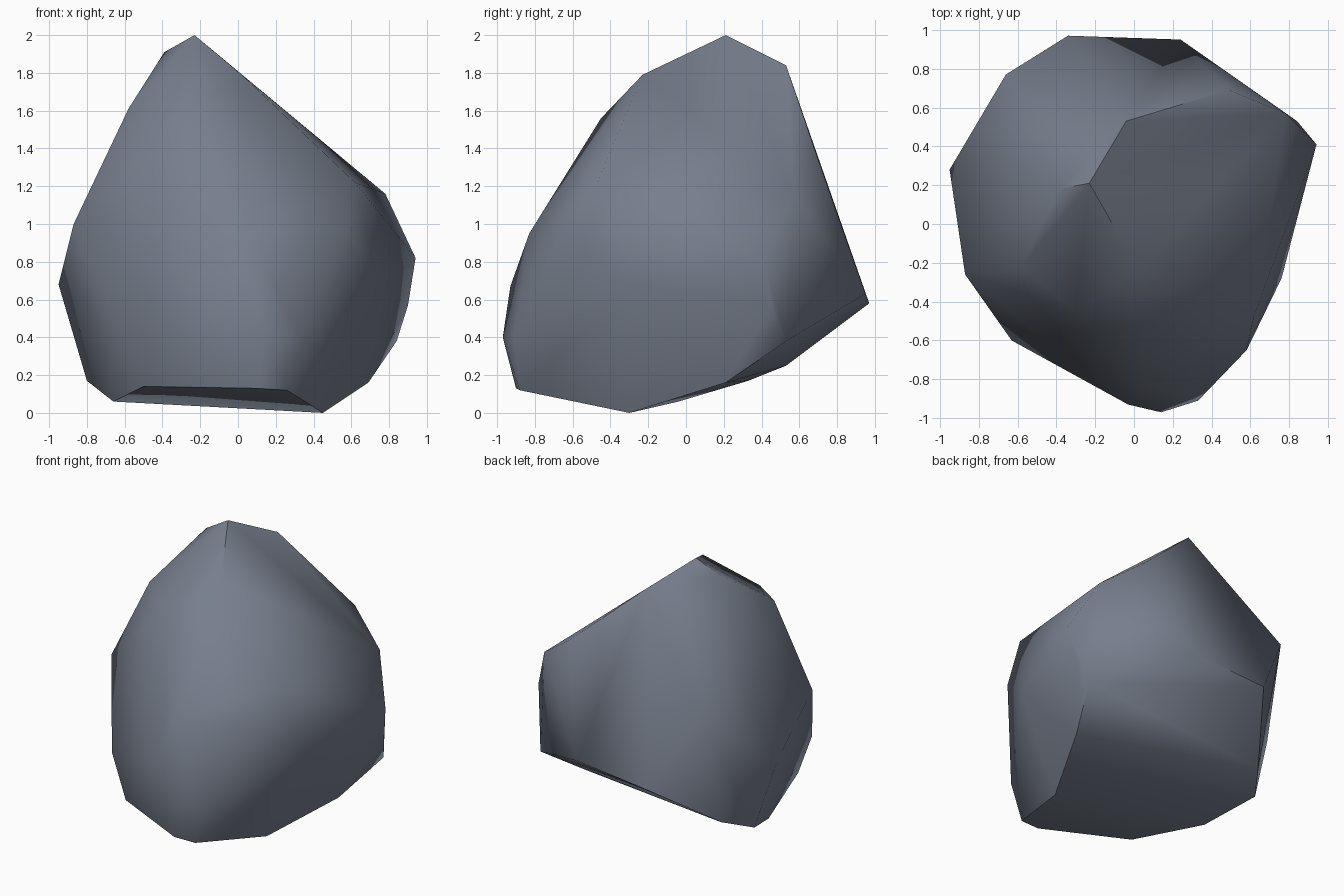
import bpy, bmesh, math

if "Cube" in bpy.data.objects:
    bpy.data.objects.remove(bpy.data.objects["Cube"])

# Boulder corners, grouped in rough rings; the stone is their convex hull
crown = [(-.23, .21, 2), (-.39, .18, 1.91), (-.04, .53, 1.84), (.02, -.23, 1.79),
         (-.58, -.22, 1.61), (-.3, -.45, 1.56), (.49, .69, 1.37)]
shoulder = [(.62, -.47, 1.22), (.78, .57, 1.16), (-.66, .77, 1.12),
            (-.87, -.26, 1.0), (.58, -.65, .97), (.05, -.83, .95), (.94, .41, .82)]
belly = [(-.95, .28, .68), (-.03, -.93, .67), (.24, .95, .63), (-.34, .97, .58),
         (.9, .45, .57), (.76, -.28, .68), (-.63, -.6, .46),
         (.14, -.97, .4), (.33, -.91, .4), (.84, .53, .38)]
base = [(-.66, .53, .25), (-.8, .33, .17), (.69, .21, .16), (-.5, -.62, .14),
        (.1, -.9, .13), (.26, -.88, .12), (-.66, -.04, .06), (.45, -.3, 0)]

bm = bmesh.new()
for p in crown + shoulder + belly + base:
    bm.verts.new(p)
bmesh.ops.convex_hull(bm, input=bm.verts[:])
loose = [v for v in bm.verts if not v.link_faces]
bmesh.ops.delete(bm, geom=loose, context='VERTS')
bmesh.ops.recalc_face_normals(bm, faces=bm.faces[:])

mesh = bpy.data.meshes.new("boulder")
bm.to_mesh(mesh)
bm.free()
boulder = bpy.data.objects.new("boulder", mesh)
bpy.context.collection.objects.link(boulder)

# Slate grey stone
stone = bpy.data.materials.new("slate grey")
stone.diffuse_color = (.185, .21, .265, 1)
stone.use_nodes = True
stone.node_tree.nodes["Principled BSDF"].inputs["Base Color"].default_value = stone.diffuse_color
mesh.materials.append(stone)

# Soft facets, sharp main ridges
bpy.context.view_layer.objects.active = boulder
boulder.select_set(True)
bpy.ops.object.shade_smooth_by_angle(angle=math.radians(58))
